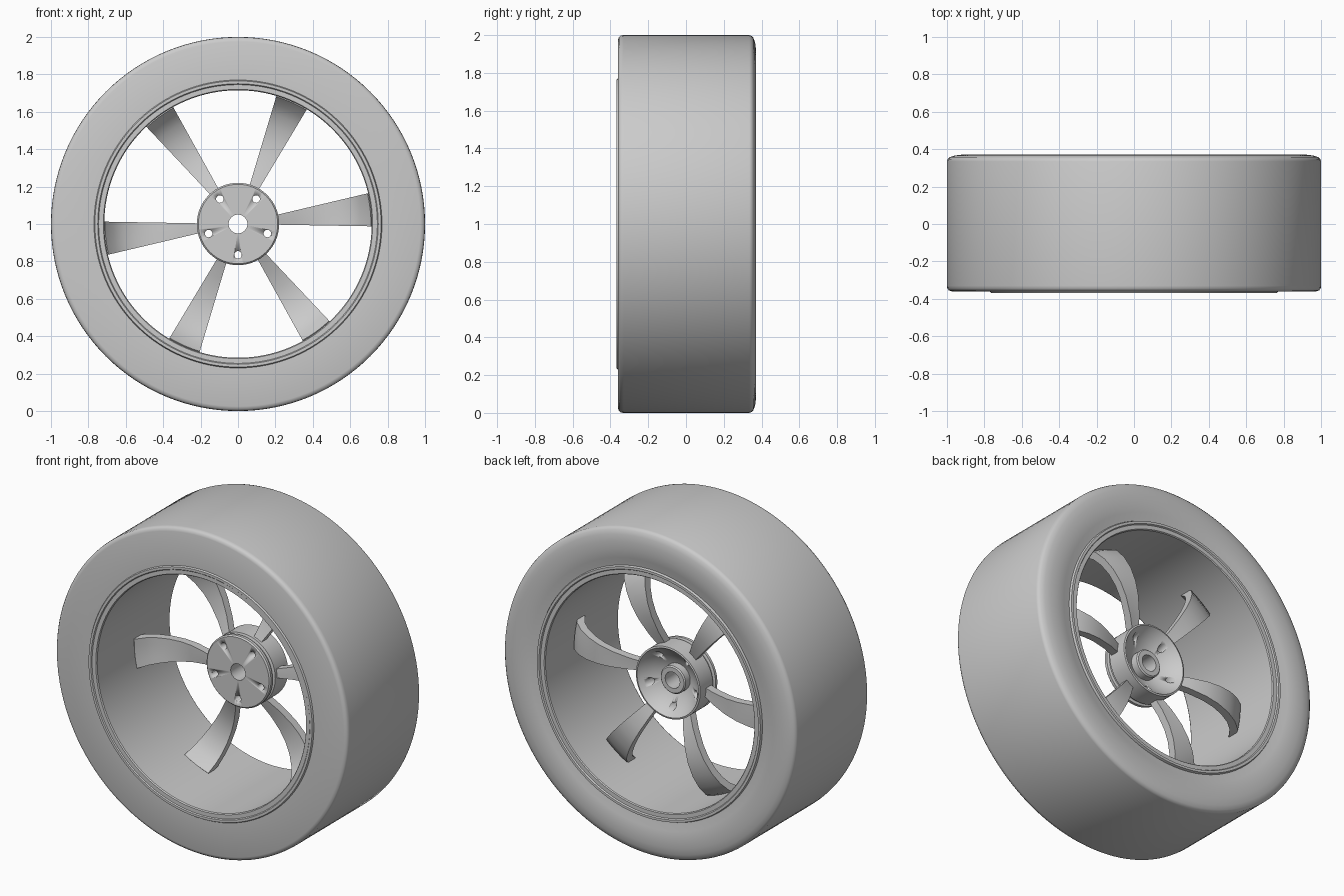
import bpy, bmesh, math
from mathutils import Vector

if "Cube" in bpy.data.objects:
    bpy.data.objects.remove(bpy.data.objects["Cube"])

GREY = (0.6, 0.6, 0.6, 1)
grey = bpy.data.materials.new("plain grey")
grey.use_nodes = True
grey.diffuse_color = GREY
grey.node_tree.nodes["Principled BSDF"].inputs["Base Color"].default_value = GREY
AXLE_Z = 1.0


def finish(bm, name, angle=35):
    bmesh.ops.recalc_face_normals(bm, faces=bm.faces)
    mesh = bpy.data.meshes.new(name)
    bm.to_mesh(mesh)
    bm.free()
    mesh.materials.append(grey)
    obj = bpy.data.objects.new(name, mesh)
    obj.location.z = AXLE_Z
    bpy.context.collection.objects.link(obj)
    bpy.ops.object.select_all(action="DESELECT")
    obj.select_set(True)
    bpy.context.view_layer.objects.active = obj
    bpy.ops.object.shade_smooth_by_angle(angle=math.radians(angle))
    return obj


def ring(name, profile, steps=128):
    """Turn a closed (radius, y) profile around the axle."""
    bm = bmesh.new()
    loops = []
    for i in range(steps):
        a = math.tau * i / steps
        loops.append([bm.verts.new((r * math.cos(a), y, r * math.sin(a))) for r, y in profile])
    n = len(profile)
    for i in range(steps):
        p, q = loops[i], loops[(i + 1) % steps]
        for j in range(n):
            k = (j + 1) % n
            bm.faces.new((p[j], p[k], q[k], q[j]))
    return finish(bm, name)


# Tire: flat front wall, softly bulging back wall
ring("tire", [(0.75, -0.358), (0.975, -0.36), (0.99, -0.355), (0.998, -0.345), (1.0, -0.33),
              (1.0, 0.335), (0.996, 0.347), (0.985, 0.357), (0.96, 0.366), (0.92, 0.371),
              (0.87, 0.371), (0.82, 0.364), (0.785, 0.354), (0.75, 0.35)])

# Rim barrel with a lip and a fine groove at both ends
ring("rim", [(0.715, -0.355), (0.72, -0.362), (0.745, -0.362), (0.75, -0.368), (0.765, -0.368),
             (0.77, -0.36), (0.77, 0.355), (0.765, 0.366), (0.75, 0.366), (0.745, 0.358),
             (0.72, 0.358), (0.715, 0.352)])

# Hub: grooved front disc, dished back and central boss
hub = ring("hub", [(0.05, 0.0), (0.212, 0.0), (0.22, 0.008), (0.22, 0.025), (0.205, 0.03),
                   (0.205, 0.045), (0.22, 0.05), (0.22, 0.175), (0.21, 0.178), (0.19, 0.15),
                   (0.15, 0.115), (0.11, 0.09), (0.085, 0.08), (0.085, 0.125), (0.078, 0.132),
                   (0.05, 0.132)], 96)

# Five bolt holes
bm = bmesh.new()
for i in range(5):
    a = math.radians(-90 + 72 * i)
    made = bmesh.ops.create_cone(bm, cap_ends=True, segments=24, radius1=0.02, radius2=0.02, depth=0.6)
    for v in made["verts"]:
        x, y, z = v.co
        v.co = Vector((x + 0.165 * math.cos(a), z, y + 0.165 * math.sin(a)))
cutter = finish(bm, "bolt_hole_cutter")
cutter.hide_render = True
cutter.hide_viewport = True
cut = hub.modifiers.new("bolt holes", "BOOLEAN")
cut.object = cutter
cut.solver = "EXACT"

# Spokes: wedge shaped blades bowed towards the back
PATH = [Vector(p) for p in ((0.2, 0.085), (0.3, 0.125), (0.4, 0.15), (0.48, 0.155),
                            (0.56, 0.143), (0.63, 0.115), (0.685, 0.075), (0.73, 0.015))]
HALF = 0.024
edge_front, edge_back = [], []
for i, p in enumerate(PATH):
    t = (PATH[min(i + 1, len(PATH) - 1)] - PATH[max(i - 1, 0)]).normalized()
    side = Vector((-t.y, t.x)) * HALF
    edge_front.append(p - side)
    edge_back.append(p + side)
outline = [Vector((min(p.x, 0.735), p.y)) for p in edge_front + edge_back[::-1]]

for s in range(6):
    bm = bmesh.new()
    cuts = 4
    slices = []
    for c in range(cuts + 1):
        a = math.radians(60 * s - 1 + 14.3 * c / cuts)
        slices.append([bm.verts.new((p.x * math.cos(a), p.y, p.x * math.sin(a))) for p in outline])
    n, m = len(outline), len(PATH)
    for p, q in zip(slices, slices[1:]):
        for j in range(n):
            k = (j + 1) % n
            bm.faces.new((p[j], p[k], q[k], q[j]))
    for sl in (slices[0], slices[-1]):
        for j in range(m - 1):
            bm.faces.new((sl[j], sl[j + 1], sl[n - 2 - j], sl[n - 1 - j]))
    finish(bm, f"spoke_{s + 1}")
